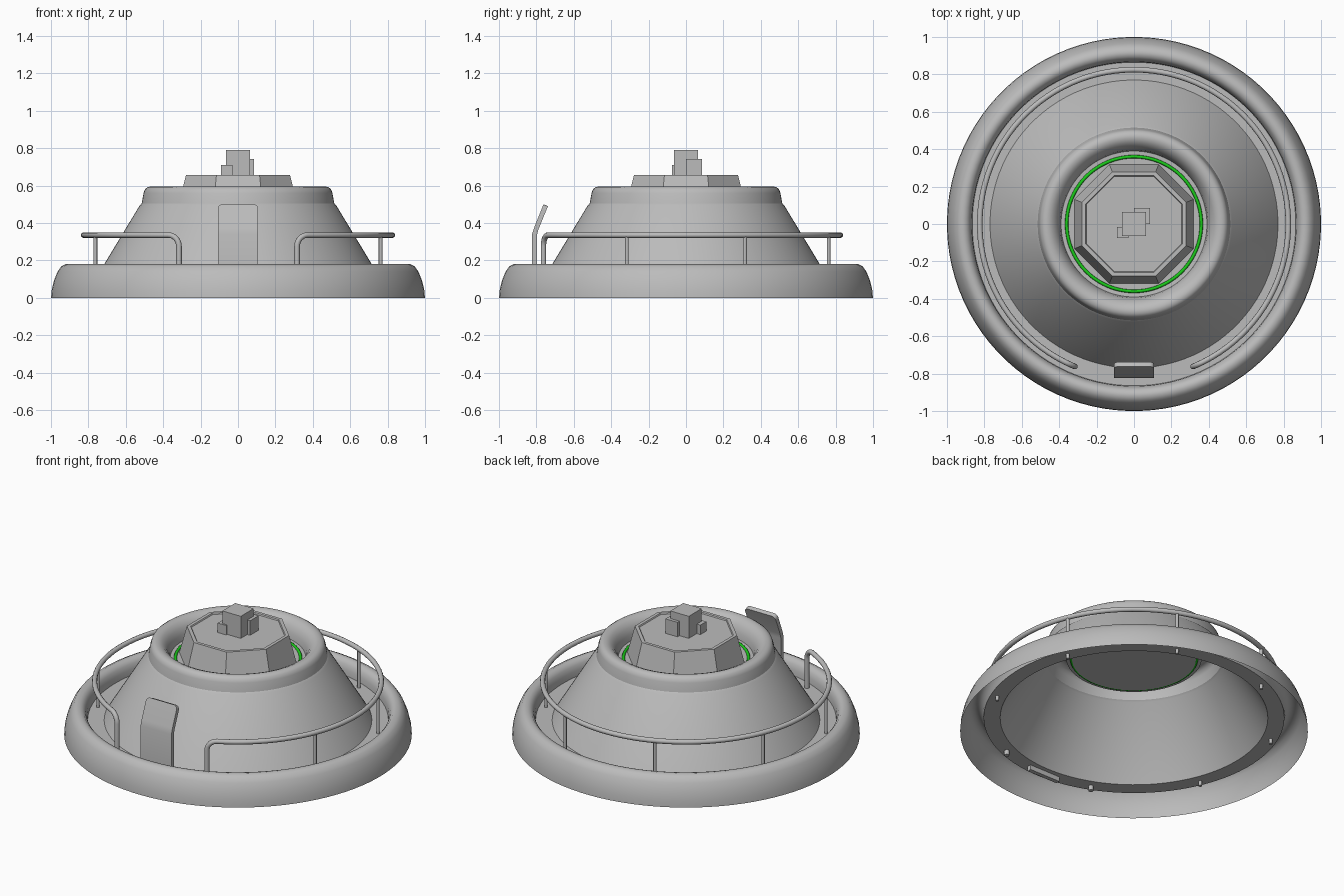
import bpy, bmesh
from math import sin, cos, pi, radians

cube = bpy.data.objects.get("Cube")
if cube:
    bpy.data.objects.remove(cube, do_unlink=True)


def material(name, rgb):
    m = bpy.data.materials.new(name)
    m.use_nodes = True
    m.diffuse_color = (*rgb, 1)
    m.node_tree.nodes["Principled BSDF"].inputs["Base Color"].default_value = (*rgb, 1)
    return m


grey = material("plain grey", (0.5, 0.5, 0.5))
green = material("glowing green", (0.01, 0.6, 0.01))


def finish(name, bm, mat, smooth=None):
    mesh = bpy.data.meshes.new(name)
    bm.to_mesh(mesh)
    bm.free()
    mesh.materials.append(mat)
    ob = bpy.data.objects.new(name, mesh)
    bpy.context.collection.objects.link(ob)
    if smooth:
        bpy.ops.object.select_all(action="DESELECT")
        ob.select_set(True)
        bpy.context.view_layer.objects.active = ob
        bpy.ops.object.shade_smooth_by_angle(angle=radians(smooth))
    return ob


def lathe(name, profile, mat, sides, smooth=None, caps=False, closed=False):
    """Revolve (radius, height) points around z."""
    bm = bmesh.new()
    rings = []
    for r, z in profile:
        angles = [2 * pi * (i + 0.5) / sides for i in range(sides)]
        rings.append([bm.verts.new((r * cos(a), r * sin(a), z)) for a in angles])
    pairs = list(zip(rings, rings[1:]))
    if closed:
        pairs.append((rings[-1], rings[0]))
    for low, high in pairs:
        for i in range(sides):
            j = (i + 1) % sides
            bm.faces.new((low[i], low[j], high[j], high[i]))
    if caps:
        bm.faces.new(rings[0][::-1])
        bm.faces.new(rings[-1])
    return finish(name, bm, mat, smooth)


def box(name, low, high):
    bm = bmesh.new()
    bmesh.ops.create_cube(bm, size=1)
    for v in bm.verts:
        v.co = [a + (b - a) * (c + 0.5) for a, b, c in zip(low, high, v.co)]
    return finish(name, bm, grey)


# Rounded skirt with sunken walkway, open underneath
FLOOR = 0.09
lathe("base_skirt", [(1, 0), (0.997, 0.04), (0.985, 0.09), (0.965, 0.14), (0.945, 0.168),
                     (0.92, 0.18), (0.895, 0.175), (0.878, 0.155), (0.868, 0.125),
                     (0.865, FLOOR), (0.77, FLOOR)], grey, 96, 40)

# Conical hull and rounded collar around the well
lathe("cone_hull", [(0.77, FLOOR), (0.525, 0.495), (0.515, 0.505)], grey, 96, 30)
lathe("top_collar", [(0.515, 0.505), (0.505, 0.56), (0.497, 0.582), (0.48, 0.593), (0.46, 0.595),
                     (0.435, 0.585), (0.412, 0.56), (0.396, 0.525), (0.39, 0.487),
                     (0.362, 0.485)], grey, 96, 40)

# Green light ring and the deck inside it
lathe("light_ring", [(0.36 + 0.009 * cos(k * pi / 4), 0.486 + 0.009 * sin(k * pi / 4))
                     for k in range(8)], green, 96, 60, closed=True)
lathe("well_deck", [(0.356, 0.478), (0.356, 0.486)], grey, 96, 30, caps=True)

# Eight-sided hatch with slightly recessed lid
FLAT = 1 / cos(pi / 8)
lathe("hatch", [(0.322 * FLAT, 0.475), (0.278 * FLAT, 0.657), (0.258 * FLAT, 0.657),
                (0.254 * FLAT, 0.65)], grey, 8, caps=True)

# Stacked blocks on the hatch
box("main_block", (-0.065, -0.065, 0.645), (0.065, 0.065, 0.79))
box("tall_side_block", (0, 0, 0.645), (0.085, 0.085, 0.742))
box("short_side_block", (-0.09, -0.075, 0.645), (-0.03, -0.015, 0.71))

# Handrail: one long arc with both ends bent down to the floor
R, TOP, BEND, FOOT = 0.825, 0.335, 0.06, 0.06
START, END = radians(-67.5), radians(247.5)


def on_ring(a, z):
    return (R * cos(a), R * sin(a), z)


def bend_end(start, way):
    pts = [on_ring(start, FOOT)]
    for k in range(9):
        t = k * pi / 16
        pts.append(on_ring(start + way * BEND * (1 - cos(t)) / R, TOP - BEND + BEND * sin(t)))
    return pts


def tube(name, pts, radius):
    cu = bpy.data.curves.new(name, "CURVE")
    cu.dimensions = "3D"
    cu.bevel_depth = radius
    cu.bevel_resolution = 3
    cu.use_fill_caps = True
    sp = cu.splines.new("POLY")
    sp.points.add(len(pts) - 1)
    for p, co in zip(sp.points, pts):
        p.co = (*co, 1)
    sp.use_smooth = True
    cu.materials.append(grey)
    ob = bpy.data.objects.new(name, cu)
    bpy.context.collection.objects.link(ob)


STEPS = 90
a0, a1 = START + BEND / R, END - BEND / R
arc = [on_ring(a0 + (a1 - a0) * i / STEPS, TOP) for i in range(1, STEPS)]
tube("handrail", bend_end(START, 1) + arc + bend_end(END, -1)[::-1], 0.015)

# Rail posts
for k in range(6):
    a = radians(-22.5 + 45 * k)
    tube(f"rail_post_{k + 1}", [on_ring(a, FOOT), on_ring(a, TOP)], 0.01)

# Front panel: upright plate whose upper part leans inward
bm = bmesh.new()
side = [(-0.823, FOOT), (-0.823, 0.34), (-0.812, 0.375), (-0.762, 0.5),
        (-0.738, 0.49), (-0.789, 0.365), (-0.797, 0.335), (-0.797, FOOT)]
left, right = ([bm.verts.new((x, y, z)) for y, z in side] for x in (-0.108, 0.108))
n = len(side)
bm.faces.new(left)
bm.faces.new(right[::-1])
for i in range(n):
    j = (i + 1) % n
    bm.faces.new((left[j], left[i], right[i], right[j]))
bmesh.ops.recalc_face_normals(bm, faces=bm.faces)
# Round the two upper corners
corners = [e for e in bm.edges if abs(e.verts[0].co.x - e.verts[1].co.x) < 0.001
           and min(v.co.z for v in e.verts) > 0.48]
bmesh.ops.bevel(bm, geom=corners, offset=0.025, segments=4, profile=0.5, affect="EDGES")
finish("front_panel", bm, grey, 35)
